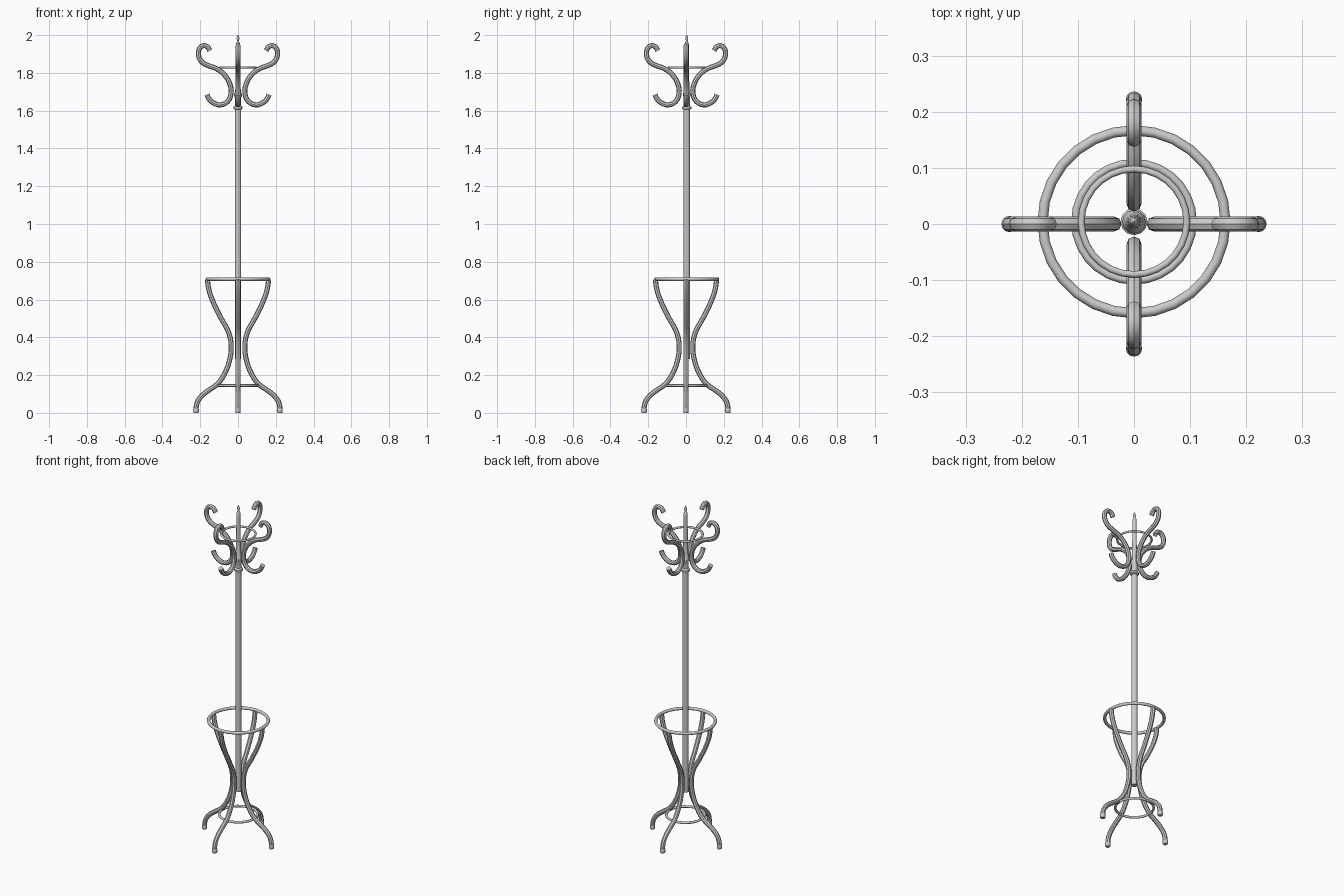
import bpy, bmesh, math

if "Cube" in bpy.data.objects:
    bpy.data.objects.remove(bpy.data.objects["Cube"])

CY = 0.004  # slight offset of the pole and rings


def smooth(obj):
    bpy.ops.object.select_all(action='DESELECT')
    obj.select_set(True)
    bpy.context.view_layer.objects.active = obj
    bpy.ops.object.shade_smooth_by_angle(angle=math.radians(40))


def tube(name, pts, radius, angle):
    # bent-wood rod swept along (distance, height) points, turned about z
    cu = bpy.data.curves.new(name, 'CURVE')
    cu.dimensions = '3D'
    cu.bevel_depth = radius
    cu.bevel_resolution = 2
    cu.resolution_u = 3
    cu.use_fill_caps = True
    sp = cu.splines.new('BEZIER')
    sp.bezier_points.add(len(pts) - 1)
    for bp, (d, z) in zip(sp.bezier_points, pts):
        bp.co = (d, 0, z)
        bp.handle_left_type = bp.handle_right_type = 'AUTO'
    obj = bpy.data.objects.new(name, cu)
    bpy.context.collection.objects.link(obj)
    obj.rotation_euler.z = angle
    bpy.ops.object.select_all(action='DESELECT')
    obj.select_set(True)
    bpy.context.view_layer.objects.active = obj
    bpy.ops.object.convert(target='MESH')
    smooth(bpy.context.view_layer.objects.active)


def ring(name, z, major, minor):
    bpy.ops.mesh.primitive_torus_add(location=(0, CY, z), major_radius=major, minor_radius=minor,
                                     major_segments=28, minor_segments=10)
    bpy.context.object.name = name
    smooth(bpy.context.object)


def lathe(name, profile, loc=(0, 0, 0), sides=12):
    bm = bmesh.new()
    loops = [[bm.verts.new((r * math.cos(2 * math.pi * i / sides), r * math.sin(2 * math.pi * i / sides), z))
              for i in range(sides)] for r, z in profile]
    for a, b in zip(loops, loops[1:]):
        for i in range(sides):
            j = (i + 1) % sides
            bm.faces.new((a[i], a[j], b[j], b[i]))
    bm.faces.new(loops[0][::-1])
    bm.faces.new(loops[-1])
    me = bpy.data.meshes.new(name)
    bm.to_mesh(me)
    bm.free()
    obj = bpy.data.objects.new(name, me)
    obj.location = loc
    bpy.context.collection.objects.link(obj)
    smooth(obj)


# central pole with collar and turned finial
lathe("pole", [(0.017, 0.285), (0.017, 1.61)], (0, CY, 0))
lathe("pole_top", [(0.017, 1.605), (0.024, 1.61), (0.024, 1.62), (0.016, 1.628), (0.016, 1.67),
                   (0.021, 1.678), (0.021, 1.688), (0.015, 1.70), (0.013, 1.76), (0.011, 1.94),
                   (0.011, 1.955), (0.006, 1.965), (0.005, 1.972), (0.008, 1.98), (0.006, 1.99),
                   (0.001, 2.0)], (0, CY, 0))

leg = [(0.222, 0.015), (0.219, 0.045), (0.199, 0.083), (0.158, 0.118), (0.11, 0.152), (0.075, 0.20),
       (0.047, 0.27), (0.036, 0.35), (0.049, 0.425), (0.092, 0.505), (0.135, 0.595), (0.156, 0.66),
       (0.162, 0.706)]
hook = [(0.149, 1.918), (0.162, 1.938), (0.184, 1.944), (0.205, 1.926), (0.209, 1.895), (0.195, 1.862),
        (0.165, 1.842), (0.115, 1.823), (0.070, 1.788), (0.042, 1.738), (0.037, 1.69), (0.054, 1.65),
        (0.092, 1.631), (0.130, 1.641), (0.155, 1.665), (0.164, 1.685)]

# four legs with foot caps, four double hooks
for k in range(4):
    a = k * math.pi / 2
    tube(f"leg_{k + 1}", leg, 0.0135, a)
    tube(f"hook_{k + 1}", hook, 0.0135, a)
    lathe(f"foot_{k + 1}", [(0.012, 0), (0.0145, 0.004), (0.0145, 0.02), (0.012, 0.026)],
          (0.222 * math.cos(a), 0.222 * math.sin(a), 0))

# bracing rings
ring("umbrella_ring", 0.708, 0.163, 0.009)
ring("lower_ring", 0.145, 0.105, 0.007)
ring("hook_ring", 1.829, 0.094, 0.006)
